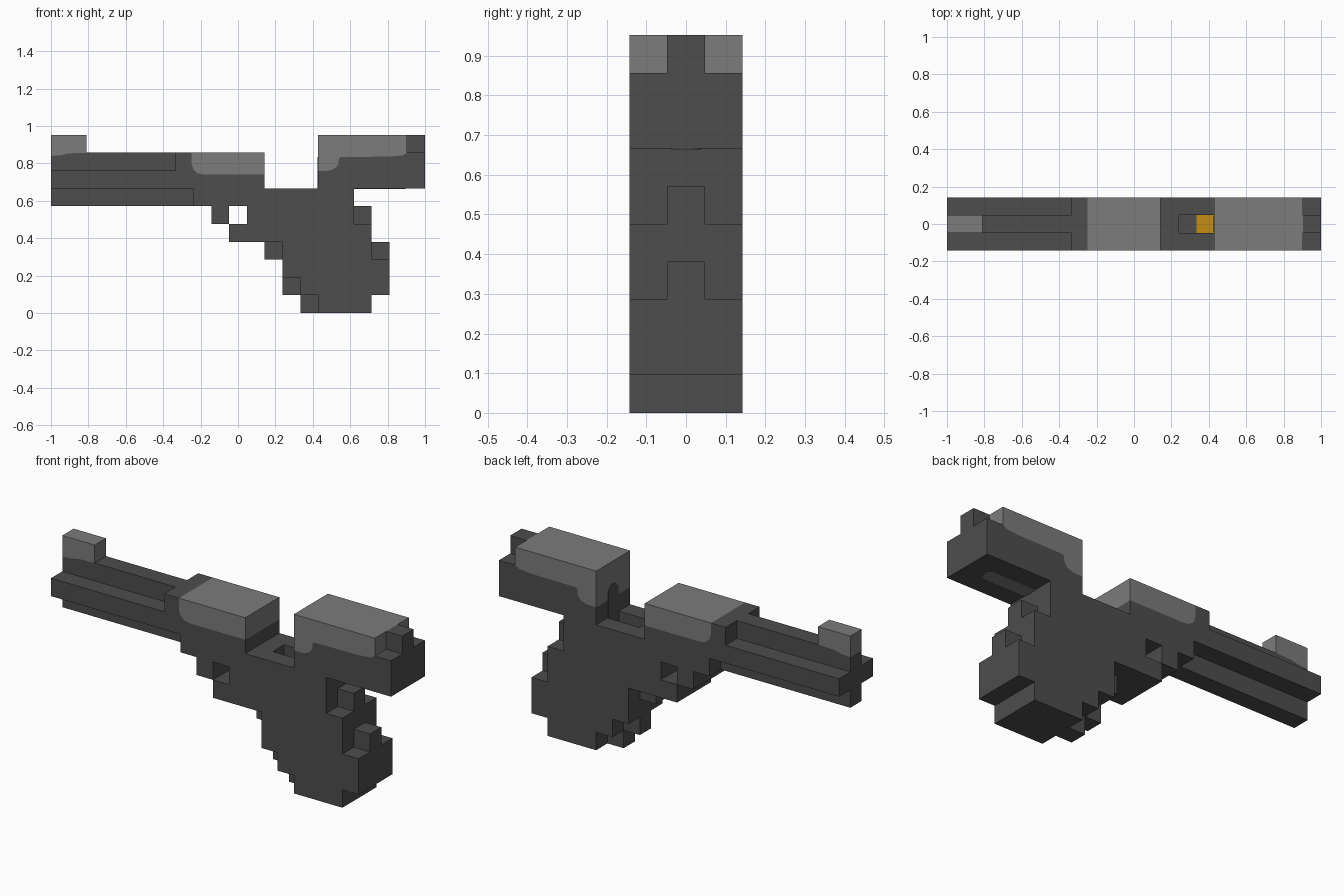
import bpy, bmesh, math
from mathutils import Vector

if "Cube" in bpy.data.objects:
    bpy.data.objects.remove(bpy.data.objects["Cube"], do_unlink=True)

U = 2 / 21  # one block


def material(name, rgb):
    m = bpy.data.materials.new(name)
    m.use_nodes = True
    m.diffuse_color = (*rgb, 1)
    m.node_tree.nodes["Principled BSDF"].inputs["Base Color"].default_value = (*rgb, 1)
    return m


DARK = material("dark grey", (0.075, 0.075, 0.075))
LIGHT = material("light grey", (0.2, 0.2, 0.2))
AMBER = material("amber", (0.55, 0.27, 0.006))


def prism(name, points, sweep, mat):
    """Sweep a flat outline (block units) along a vector."""
    bm = bmesh.new()
    base = bm.faces.new([bm.verts.new(p) for p in points])
    ext = bmesh.ops.extrude_face_region(bm, geom=[base], use_keep_orig=True)
    verts = [g for g in ext["geom"] if isinstance(g, bmesh.types.BMVert)]
    bmesh.ops.translate(bm, vec=Vector(sweep), verts=verts)
    bmesh.ops.recalc_face_normals(bm, faces=bm.faces)
    for v in bm.verts:
        v.co = Vector((v.co.x * U - 1, v.co.y * U, v.co.z * U))
    me = bpy.data.meshes.new(name)
    bm.to_mesh(me)
    bm.free()
    me.materials.append(mat)
    ob = bpy.data.objects.new(name, me)
    bpy.context.collection.objects.link(ob)
    return ob


def profile(name, xz, half, mat):
    """Side outline swept evenly across the width."""
    return prism(name, [(x, -half, z) for x, z in xz], (0, 2 * half, 0), mat)


def block(name, x0, x1, z0, z1, half, mat):
    return profile(name, [(x0, z0), (x1, z0), (x1, z1), (x0, z1)], half, mat)


FULL, MID = 1.5, 0.5

# Shared colour borders between the dark body and the light caps
front_edge = [(7.9, 9), (7.9, 8.35), (8.0, 8.05), (8.25, 7.84), (8.6, 7.77), (12, 7.77)]
rear_edge = [(15, 7.97), (15.6, 7.99), (15.95, 8.12), (16.13, 8.35), (16.17, 8.7),
             (16.3, 8.76), (19, 8.78), (19.75, 8.85), (20, 9)]
sight_edge = [(0, 8.82), (0.5, 8.85), (1, 8.96), (2, 9)]

# Main body: slide, frame and stepped grip
body = profile("body", [(0, 7), (0, 8), (7, 8), (7, 9)] + front_edge
               + [(12, 7), (15, 7)] + rear_edge
               + [(21, 9), (21, 7), (17, 7), (17, 5), (18, 5), (18, 3), (19, 3),
                  (19, 1), (18, 1), (18, 0), (15, 0), (15, 1), (14, 1), (14, 2),
                  (13, 2), (13, 4), (10, 4), (10, 5), (11, 5), (11, 6), (8, 6), (8, 7)],
               FULL, DARK)

# Open well in the top of the frame
cutter = block("well_cutter", 13, 15, 6, 7.5, MID, DARK)
cutter.hide_render = True
mod = body.modifiers.new("well", "BOOLEAN")
mod.operation, mod.solver, mod.object = "DIFFERENCE", "EXACT", cutter
bpy.context.view_layer.objects.active = body
bpy.ops.object.modifier_apply(modifier=mod.name)
bpy.data.objects.remove(cutter, do_unlink=True)
block("cartridge", 14, 15, 6, 6.05, MID, AMBER)

# Light caps of the slide and the front sight
profile("front_slide_cap", front_edge + [(12, 9)], FULL, LIGHT)
profile("rear_slide_cap", rear_edge + [(20, 10), (15, 10)], FULL, LIGHT)
profile("front_sight", sight_edge + [(2, 10), (0, 10)], MID, LIGHT)

# Narrow centre parts
profile("barrel_rib", [(0, 8)] + sight_edge + [(7, 9), (7, 8)], MID, DARK)
for name, x0, x1, z0, z1 in [
    ("lower_rail", 0, 8, 6, 7),
    ("hammer", 20, 21, 9, 10),
    ("grip_upper_tab", 17, 18, 5, 6),
    ("grip_lower_tab", 18, 19, 3, 4),
    ("front_strap_upper", 12, 13, 3, 4),
    ("front_strap_middle", 13, 14, 1, 2),
    ("front_strap_lower", 14, 15, 0, 1),
]:
    block(name, x0, x1, z0, z1, MID, DARK)

# Front of the trigger guard
block("trigger_guard", 9, 10, 5, 6, FULL, DARK)

# Painted bore arch on the front of the rear slide
arc = [math.pi * i / 8 for i in range(9)]
prism("bore_arch", [(15, -0.45, 7), (15, 0.45, 7)]
      + [(15, 0.45 * math.cos(a), 8.3 + 0.45 * math.sin(a)) for a in arc],
      (-0.03, 0, 0), DARK)

# Painted stripe under the rear slide
prism("underside_stripe", [(17, 0.4, 7), (17, -0.4, 7)]
      + [(19.5 + 0.4 * math.sin(a), -0.4 * math.cos(a), 7) for a in arc],
      (0, 0, -0.03), LIGHT)
